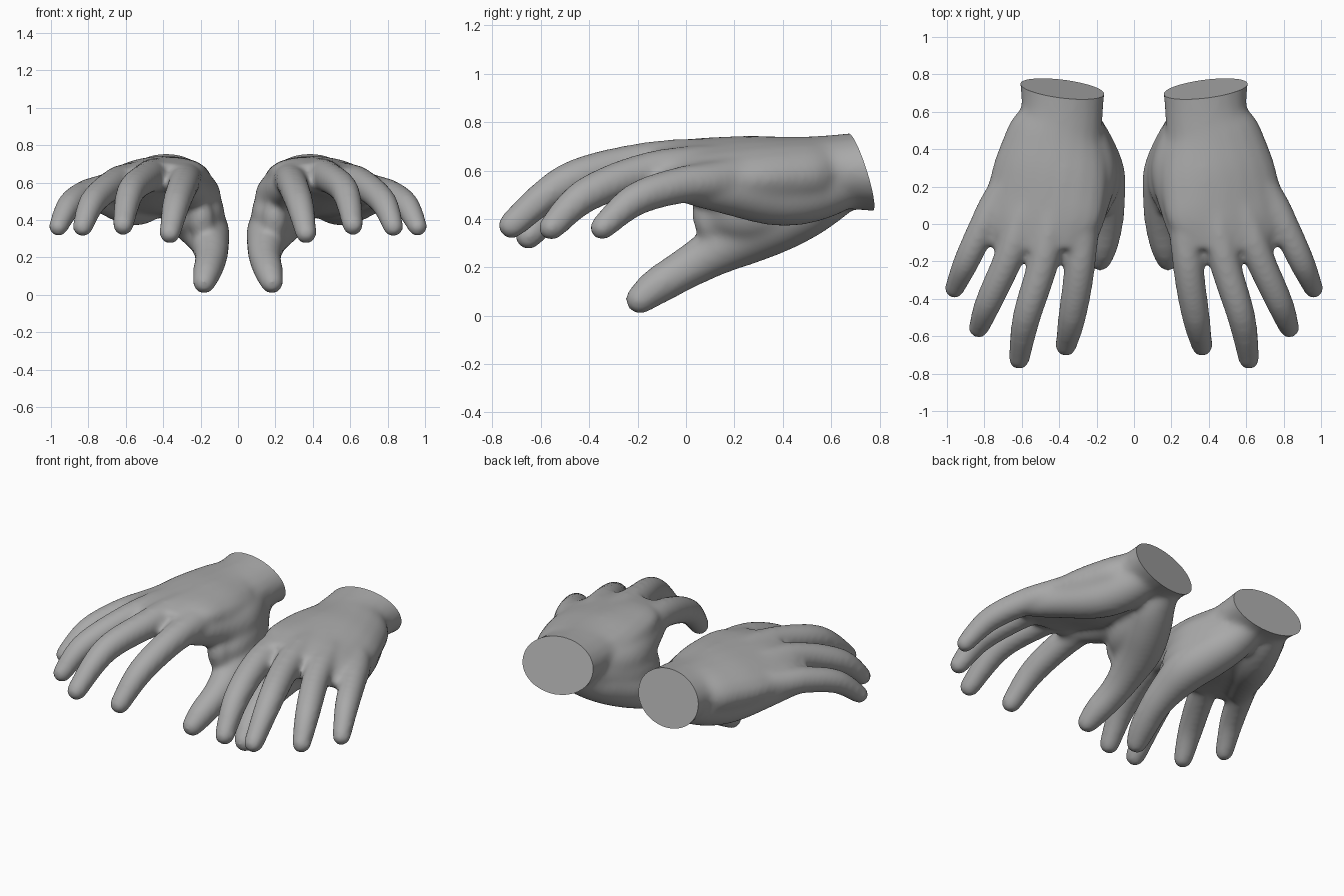
import bpy, bmesh, math
from mathutils import Vector

if "Cube" in bpy.data.objects:
    bpy.data.objects.remove(bpy.data.objects["Cube"])

skin = bpy.data.materials.new("plain_grey")
skin.diffuse_color = (0.4, 0.4, 0.4, 1)
skin.use_nodes = True
skin.node_tree.nodes["Principled BSDF"].inputs["Base Color"].default_value = skin.diffuse_color
SIDES = 20
UP = Vector((0, 0, 1))


def spline(keys, steps=5):
    """Catmull-Rom interpolation through rows of numbers."""
    out = []
    n = len(keys)
    for i in range(n - 1):
        a, b, c, d = (keys[max(0, min(n - 1, i + k))] for k in (-1, 0, 1, 2))
        for s in range(steps):
            t = s / steps
            out.append([0.5 * (2 * q + (r - p) * t + (2*p - 5*q + 4*r - w) * t*t
                               + (3*q - p - 3*r + w) * t**3)
                        for p, q, r, w in zip(a, b, c, d)])
    out.append(list(keys[-1]))
    return out


def loft(bm, keys, roll=0, round_end=True):
    """Closed tube; rows are x, y, z, half width and optional half height."""
    rows = [(Vector(r[:3]), r[3], r[-1]) for r in spline(keys)]
    if round_end:       # domed tip
        end, w, h = rows[-1]
        d = (end - rows[-2][0]).normalized()
        for a in (0.5, 0.95, 1.3, 1.52):
            rows.append((end + d * math.sin(a) * w * 0.9, w * math.cos(a), h * math.cos(a)))
    rings = []
    for i, (p, w, h) in enumerate(rows):
        t = (rows[min(i + 1, len(rows) - 1)][0] - rows[max(i - 1, 0)][0]).normalized()
        side = t.cross(UP).normalized()
        up = side.cross(t)
        bank = math.radians(roll) * min(1, max(0, (0.6 - p.y) / 0.5))
        ring = []
        for k in range(SIDES):
            q = 2 * math.pi * k / SIDES
            u, v = math.cos(q) * w, math.sin(q) * h
            ring.append(bm.verts.new(p + side * (u * math.cos(bank) - v * math.sin(bank))
                                     + up * (u * math.sin(bank) + v * math.cos(bank))))
        rings.append(ring)
    for a, b in zip(rings, rings[1:]):
        for k in range(SIDES):
            m = (k + 1) % SIDES
            bm.faces.new((a[k], a[m], b[m], b[k]))
    bm.faces.new(rings[0][::-1])
    bm.faces.new(rings[-1])


def finger(bm, order, size, *joints):
    """Finger whose bone runs back over the palm; the taper is shared."""
    path = [(0.33 + 0.065 * order, 0.40, 0.62), *joints]
    taper = (0.095, 0.093, 0.084, 0.076, 0.058)
    loft(bm, [(*p, r * size) for p, r in zip(path, taper)])


bm = bmesh.new()

# wrist and palm
loft(bm, [(.38, .86, .60, .245, .175), (.385, .60, .595, .22, .152),
          (.42, .45, .585, .27, .155), (.45, .25, .59, .315, .15),
          (.49, .02, .61, .31, .11), (.49, -.14, .615, .23, .08)], roll=10, round_end=False)

# fingers: index, middle, ring, little
finger(bm, 0, 1.0, (.28, .08, .62), (.29, -.22, .595), (.33, -.49, .485), (.365, -.655, .325))
finger(bm, 1, 1.0, (.44, .05, .64), (.49, -.22, .625), (.575, -.50, .55), (.615, -.725, .37))
finger(bm, 2, .96, (.59, .05, .615), (.67, -.18, .59), (.778, -.42, .495), (.832, -.56, .36))
finger(bm, 3, .92, (.715, .15, .56), (.81, -.02, .54), (.90, -.21, .48), (.962, -.35, .36))

# webbing across the knuckles
loft(bm, [(.29, -.13, .585, .07, .05), (.48, -.15, .605, .07, .05),
          (.66, -.11, .575, .07, .05), (.80, .00, .53, .065, .05)], round_end=False)

# thumb with its fleshy base
loft(bm, [(.34, .72, .56, .08), (.30, .55, .47, .115), (.24, .42, .41, .13),
          (.175, .27, .345, .128), (.148, .12, .265, .102), (.145, 0, .195, .087),
          (.165, -.12, .122, .078), (.182, -.195, .063, .062)])

# web between the thumb and the palm
loft(bm, [(.30, .55, .52, .12), (.23, .32, .45, .15), (.20, .18, .42, .125, .14),
          (.195, .09, .40, .07, .11)])

# thumb side of the palm, blending into the index knuckle
loft(bm, [(.30, .52, .56, .12), (.24, .30, .52, .15), (.25, .08, .56, .11),
          (.28, -.10, .59, .075)])

# heel of the palm on the outer side
loft(bm, [(.44, .72, .58, .10), (.49, .55, .52, .125), (.57, .38, .49, .12),
          (.69, .16, .52, .10), (.76, .03, .53, .078)])

bmesh.ops.recalc_face_normals(bm, faces=bm.faces)
raw = bpy.data.meshes.new("hand_parts")
bm.to_mesh(raw)
bm.free()

# fuse the parts into one smooth skin
hand = bpy.data.objects.new("right_hand", raw)
bpy.context.collection.objects.link(hand)
fuse = hand.modifiers.new("fuse", 'REMESH')
fuse.mode = 'VOXEL'
fuse.voxel_size = 0.014
soft = hand.modifiers.new("soften", 'SMOOTH')
soft.factor = 0.5
soft.iterations = 22
deps = bpy.context.evaluated_depsgraph_get()
mesh = bpy.data.meshes.new_from_object(hand.evaluated_get(deps))
hand.modifiers.clear()

# flat slanted cut through the wrist
bm = bmesh.new()
bm.from_mesh(mesh)
cut = bmesh.ops.bisect_plane(bm, geom=bm.verts[:] + bm.edges[:] + bm.faces[:],
                             plane_co=(.38, .72, .60), plane_no=(-.12, 1, .31),
                             clear_outer=True)
rim = [e for e in cut['geom_cut'] if isinstance(e, bmesh.types.BMEdge)]
bmesh.ops.contextual_create(bm, geom=rim)
bm.to_mesh(mesh)

# mirrored left hand
for v in bm.verts:
    v.co.x = -v.co.x
bmesh.ops.reverse_faces(bm, faces=bm.faces)
left_mesh = bpy.data.meshes.new("left_hand")
bm.to_mesh(left_mesh)
bm.free()
hand.data = mesh
left = bpy.data.objects.new("left_hand", left_mesh)
bpy.context.collection.objects.link(left)

for ob in (hand, left):
    ob.data.materials.clear()
    ob.data.materials.append(skin)
    bpy.ops.object.select_all(action='DESELECT')
    ob.select_set(True)
    bpy.context.view_layer.objects.active = ob
    bpy.ops.object.shade_smooth_by_angle(angle=math.radians(40))
